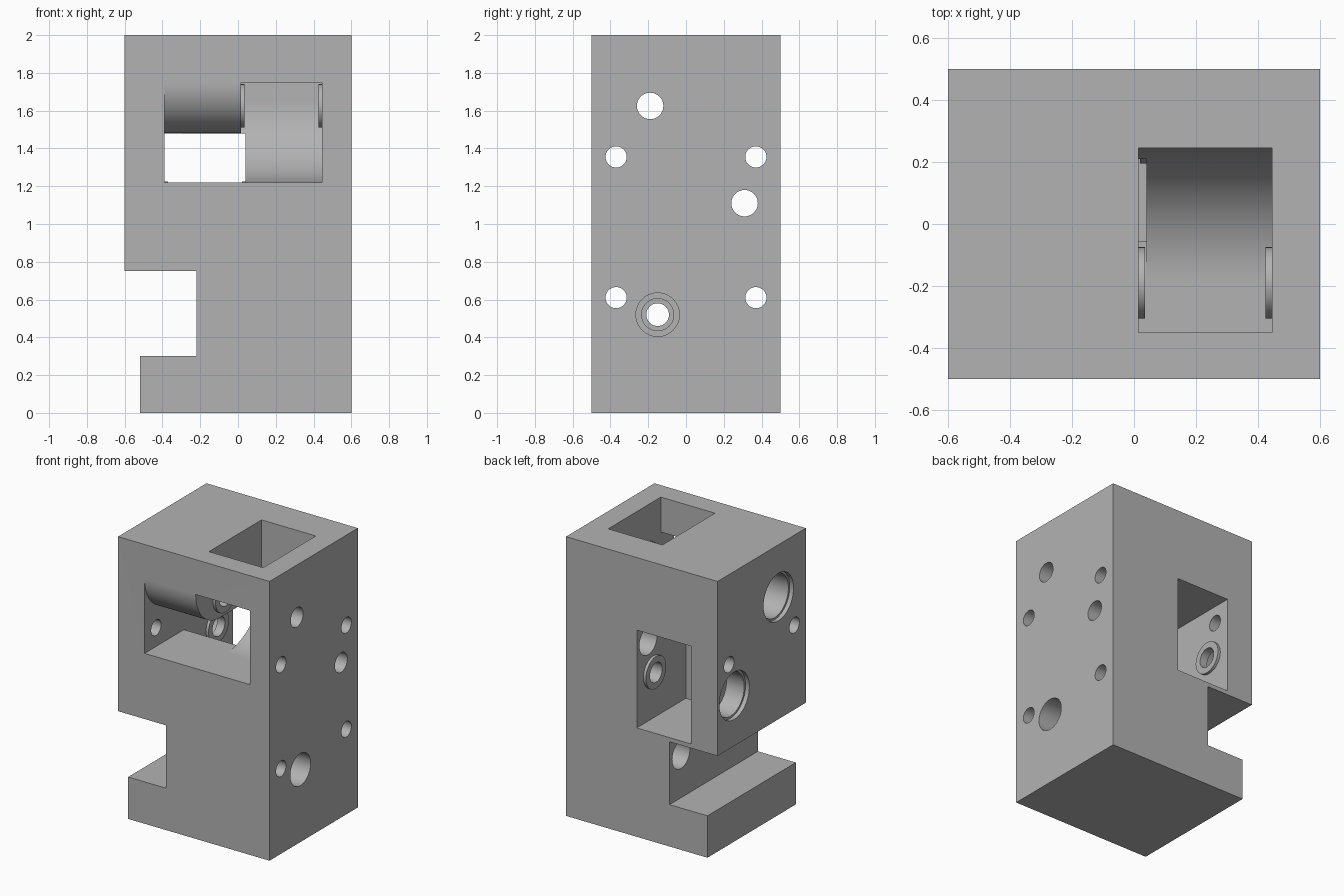
import bpy, bmesh, math

cube = bpy.data.objects.get("Cube")
if cube:
    bpy.data.objects.remove(cube, do_unlink=True)

gray = bpy.data.materials.new("plain gray")
gray.use_nodes = True
gray.diffuse_color = (0.45, 0.45, 0.45, 1)
gray.node_tree.nodes["Principled BSDF"].inputs["Base Color"].default_value = (0.45, 0.45, 0.45, 1)


def prism(name, points, axis, start, end):
    """Extrude a closed profile along x or y; points are (y, z) or (x, z)."""
    bm = bmesh.new()
    rings = []
    for d in (start, end):
        rings.append([bm.verts.new((d, a, b) if axis == "x" else (a, d, b)) for a, b in points])
    bm.faces.new(rings[0])
    bm.faces.new(rings[1])
    n = len(points)
    for i in range(n):
        j = (i + 1) % n
        bm.faces.new((rings[0][i], rings[0][j], rings[1][j], rings[1][i]))
    bmesh.ops.recalc_face_normals(bm, faces=bm.faces)
    mesh = bpy.data.meshes.new(name)
    bm.to_mesh(mesh)
    bm.free()
    mesh.materials.append(gray)
    obj = bpy.data.objects.new(name, mesh)
    bpy.context.scene.collection.objects.link(obj)
    return obj


def arc(cy, cz, r, a0, a1, steps):
    angles = [math.radians(a0 + (a1 - a0) * i / steps) for i in range(steps + 1)]
    return [(cy + r * math.cos(a), cz + r * math.sin(a)) for a in angles]


def rod(name, center, r, x0, x1):
    return prism(name, arc(*center, r, 0, 352.5, 47), "x", x0, x1)


def combine(tool, operation):
    mod = block.modifiers.new("shape", "BOOLEAN")
    mod.operation = operation
    mod.solver = "EXACT"
    mod.object = tool
    bpy.context.view_layer.objects.active = block
    bpy.ops.object.modifier_apply(modifier=mod.name)
    bpy.data.objects.remove(tool, do_unlink=True)


def drill(center, r, x0, x1):
    combine(rod("bore_cutter", center, r, x0, x1), "DIFFERENCE")


# Main block with the side notch and stepped foot
block = prism("housing_block", [(-0.52, 0), (0.6, 0), (0.6, 2), (-0.6, 2), (-0.6, 0.75),
                                (-0.22, 0.75), (-0.22, 0.3), (-0.52, 0.3)], "y", -0.5, 0.5)

# Rear pocket, open to the front through a rounded lip
rear = [(-0.6, 1.22), (-0.055, 1.22), (-0.055, 0.78), (0.6, 0.78), (0.6, 1.48)]
rear += arc(-0.23, 1.75, 0.27, 270, 180, 24) + [(-0.6, 1.75)]
combine(prism("rear_pocket_cutter", rear, "x", -0.39, 0.04), "DIFFERENCE")

# Upper pocket, open to the top and front, with a rounded back
upper = [(-0.6, 1.22)] + arc(-0.185, 1.65, 0.43, 270, 360, 24)
upper += [(0.245, 2.1), (-0.35, 2.1), (-0.35, 1.75), (-0.6, 1.75)]
combine(prism("upper_pocket_cutter", upper, "x", 0.015, 0.445), "DIFFERENCE")

# Shaft bosses on both walls of each pocket, then stepped shaft bores
upper_shaft, lower_shaft = (-0.19, 1.625), (0.31, 1.11)
for center, wall_a, wall_b in ((upper_shaft, 0.015, 0.445), (lower_shaft, -0.39, 0.04)):
    for x0, x1 in ((wall_a - 0.01, wall_a + 0.02), (wall_b - 0.02, wall_b + 0.01)):
        combine(rod("shaft_boss", center, 0.115, x0, x1), "UNION")
for center, depth in ((upper_shaft, 0.3), (lower_shaft, 0.17)):
    drill(center, 0.07, -0.7, 0.7)
    drill(center, 0.155, -0.7, -0.6 + depth)
    drill(center, 0.17, -0.7, -0.57)

# Screw holes, with recesses for the heads
for y in (-0.37, 0.37):
    for z in (0.61, 1.355):
        drill((y, z), 0.056, -0.7, 0.7)
    drill((y, 0.61), 0.1, -0.3, -0.07)
drill((0.37, 1.355), 0.1, 0.0, 0.19)

# Stepped clamp bore from the side into the notch
for r, x0 in ((0.06, -0.3), (0.085, 0.0), (0.115, 0.2)):
    drill((-0.15, 0.52), r, x0, 0.7)

bpy.ops.object.select_all(action="DESELECT")
block.select_set(True)
bpy.context.view_layer.objects.active = block
bpy.ops.object.shade_smooth_by_angle(angle=math.radians(30))
